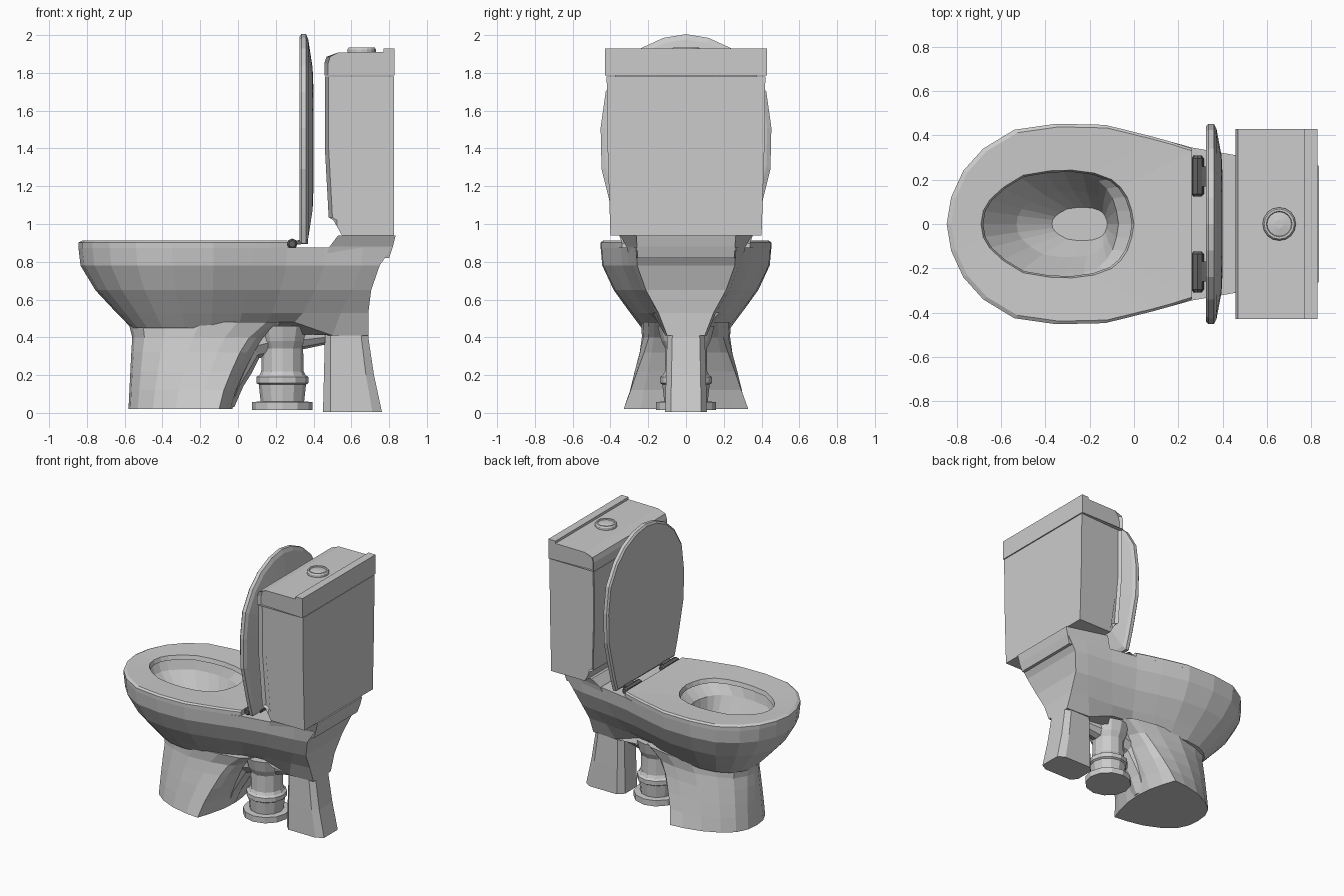
import bpy, bmesh, math
from mathutils import Vector

if "Cube" in bpy.data.objects:
    bpy.data.objects.remove(bpy.data.objects["Cube"])


def material(name, v):
    m = bpy.data.materials.new(name)
    m.diffuse_color = (v, v, v, 1)
    m.use_nodes = True
    m.node_tree.nodes["Principled BSDF"].inputs["Base Color"].default_value = m.diffuse_color
    return m


CERAMIC = material("ceramic_grey", 0.6)
DARK = material("hinge_dark_grey", 0.12)


def loft(name, rings, mat=CERAMIC, closed=False):
    """Skin a list of equal length loops; cap the ends, or join last to first."""
    bm = bmesh.new()
    loops = [[bm.verts.new(p) for p in r] for r in rings]
    n = len(loops[0])
    pairs = list(zip(loops, loops[1:])) + ([(loops[-1], loops[0])] if closed else [])
    for a, b in pairs:
        for i in range(n):
            j = (i + 1) % n
            bm.faces.new((a[i], a[j], b[j], b[i]))
    if not closed:
        bm.faces.new(loops[0])
        bm.faces.new(loops[-1])
    bmesh.ops.recalc_face_normals(bm, faces=bm.faces)
    me = bpy.data.meshes.new(name)
    bm.to_mesh(me)
    bm.free()
    me.materials.append(mat)
    ob = bpy.data.objects.new(name, me)
    bpy.context.collection.objects.link(ob)
    return ob


def full(half):
    """Close a half outline (first and last on y = 0) by mirroring in y."""
    return half + [(x, -y) for x, y in half[-2:0:-1]]


def at(half, z):
    return [(x, y, z) for x, y in full(half)]


def fit(half, x0, x1, hw):
    """Stretch a half outline to a new x range and half width."""
    a, b = half[0][0], half[-1][0]
    w = max(y for x, y in half)
    return [(x0 + (x - a) / (b - a) * (x1 - x0), y / w * hw) for x, y in half]


def lathe(name, profile, cx, cy=0, n=12, mat=CERAMIC):
    return loft(name, [[(cx + r * math.cos(2 * math.pi * i / n),
                         cy + r * math.sin(2 * math.pi * i / n), z)
                        for i in range(n)] for r, z in profile], mat)


# Plan outlines, front to back
FRONT = [(-.845, 0), (-.825, .12), (-.77, .24), (-.68, .34), (-.54, .425),
         (-.35, .452), (-.13, .447), (.08, .395)]
TOP = FRONT + [(.26, .345), (.46, .31), (.66, .285), (.81, .265), (.81, 0)]
LOW = [(-.565, 0), (-.555, .07), (-.53, .13), (-.48, .18), (-.40, .22), (-.28, .235),
       (-.14, .22), (0, .19), (.15, .15), (.3, .125), (.5, .11), (.69, .1), (.69, 0)]
SEAT = FRONT + [(.17, .37), (.262, .34), (.262, .22), (.262, .1), (.262, 0)]
HOLE = [(-.69, 0), (-.68, .06), (-.65, .11), (-.59, .165), (-.5, .22), (-.38, .24), (-.28, .243),
        (-.18, .23), (-.1, .2), (-.06, .165), (-.03, .12), (-.01, .06), (0, 0)]

# Bowl body: outer skin upward, over the rim, then down the inside
rings = []
for z, t, back in ((.45, 1, .69), (.53, .72, .69), (.65, .32, .705), (.78, .04, .75), (.875, 0, .815)):
    half = [(a[0] * (1 - t) + b[0] * t, a[1] * (1 - t) + b[1] * t) for a, b in zip(TOP, LOW)]
    half[-2:] = [(back, half[-2][1]), (back, 0)]
    ring = at(half, z)
    if t == 1:  # arched underside
        ring = [(x, y, z + (.03 if 0 < x < .35 else -.04 if x > .45 else 0)) for x, y, z in ring]
    rings.append(ring)
for z, x0, x1, hw in ((.875, -.71, .02, .255), (.8, -.68, -.07, .235), (.62, -.53, -.1, .15),
                      (.5, -.37, -.12, .075)):
    rings.append(at(fit(HOLE, x0, x1, hw), z))
loft("bowl", rings)

# Seat ring
inset = fit(SEAT, -.825, .262, .438)
loft("seat", [at(SEAT, .874), at(SEAT, .902), at(inset, .912), at(HOLE, .905),
              at(fit(HOLE, -.68, -.01, .235), .874)], closed=True)

# Raised cover standing behind the seat
loft("seat_cover", [[(x, y * s, 1.45 + (1.16 - px - 1.45) * s) for px, y in full(SEAT)]
                    for x, s in ((.325, .975), (.335, 1), (.36, 1), (.372, .95), (.395, .68), (.4, .45))])

# Front pedestal with its back edge sweeping up into the arch
FOOT = [(-.58, 0), (-.57, .09), (-.53, .17), (-.45, .235), (-.33, .29), (-.2, .32),
        (-.1, .33), (-.07, .24), (-.04, .12), (-.03, 0)]
ped = []
for z, x0, xe, hw in ((.02, -.58, -.1, .33), (.12, -.575, -.075, .305), (.22, -.57, -.035, .28),
                      (.32, -.565, .01, .252), (.40, -.56, .06, .232), (.48, -.58, .15, .235)):
    k = (hw - .232) / .098
    half = []
    for i, (x, y) in enumerate(FOOT):
        nx = x0 + (x + .58) / .48 * (xe - x0)
        # flared rear corners at the floor, rounder plan at the top
        ny = y * hw / .33 * (1 - (1 - k) * (.15 if i == 6 else 0)) + (1 - k) * .03 * (1 < i < 5)
        half.append((nx, ny))
    ped.append(at(half, z))
loft("pedestal", ped)

# Trapway bulging out of the pedestal and bending over to the outlet
trap = []
for cx, cz, r, ang in ((-.12, .03, .1, 90), (-.08, .16, .11, 80), (-.02, .27, .11, 60),
                       (.07, .38, .1, 25), (.2, .41, .1, 0), (.36, .41, .07, 0), (.5, .42, .05, 0)):
    a = math.radians(ang)
    trap.append([(cx - r * math.sin(a) * math.cos(u), r * math.sin(u),
                  cz + r * math.cos(a) * math.cos(u))
                 for u in (2 * math.pi * i / 10 for i in range(10))])
loft("trapway", trap)

# Outlet pipe with collar and floor flange
lathe("outlet_pipe", [(.16, .015), (.16, .058), (.115, .06), (.125, .15), (.138, .158), (.138, .19),
                      (.122, .2), (.112, .22), (.11, .34), (.13, .38), (.15, .46)], .235)

# Rear leg
LEG = [(.45, 0), (.45, .07), (.49, .11), (.71, .11), (.76, .08), (.76, 0)]
loft("rear_leg", [at(fit(LEG, *v[1:]), v[0]) for v in
                  ((.005, .45, .762, .11), (.2, .455, .72, .106), (.4, .46, .69, .1), (.56, .47, .69, .09))])

# Shelf carrying the tank
def shelf(x0, x1, f, b, z):
    return [(x0, -f, z), (x1, -b, z), (x1, b, z), (x0, f, z)]


loft("tank_shelf", [shelf(.46, .80, .30, .255, .82), shelf(.485, .82, .315, .26, .88),
                    shelf(.53, .835, .35, .262, .94)])


def slab(name, profile, widths):
    """Extrude an x-z profile across y with chamfered front corners."""
    rings = []
    for s, inner in ((-1, 1), (-1, 0), (1, 0), (1, 1)):
        rings.append([(x + (.02 if inner and x < .52 else 0), s * (w - .018 * inner * (x < .52)), z)
                      for (x, z), w in zip(profile, widths)])
    return loft(name, rings)


# Tank and its lid
slab("tank", [(.825, .94), (.55, .94), (.525, .985), (.505, 1.02), (.48, 1.035), (.46, 1.4),
              (.46, 1.78), (.825, 1.78), (.825, 1.4)],
     [.4, .4, .4, .402, .402, .415, .42, .42, .415])
slab("tank_lid", [(.828, 1.785), (.457, 1.785), (.457, 1.85), (.468, 1.885), (.53, 1.908), (.77, 1.91),
                  (.77, 1.928), (.828, 1.928)], [.428] * 8)

# Flush button with a recessed split centre
lathe("flush_button", [(.075, 1.905), (.075, 1.925), (.068, 1.935), (.058, 1.935), (.055, 1.928),
                       (.02, 1.934)], .655, n=16)

# Hinge barrels and the tabs joining them to the cover
for side, s in (("left", 1), ("right", -1)):
    loft("hinge_" + side, [[(.287 + r * math.cos(math.pi * i / 4), s * y, .895 + r * math.sin(math.pi * i / 4))
                            for i in range(8)]
                           for y, r in ((.125, .018), (.135, .028), (.295, .028), (.308, .018))], DARK)
    loft("hinge_tab_" + side, [[(x, s * y, z) for x, z in ((.29, .89), (.37, .895), (.37, .925),
                                                          (.33, .96), (.325, .915), (.29, .91))]
                               for y in (.17, .26)], DARK)
